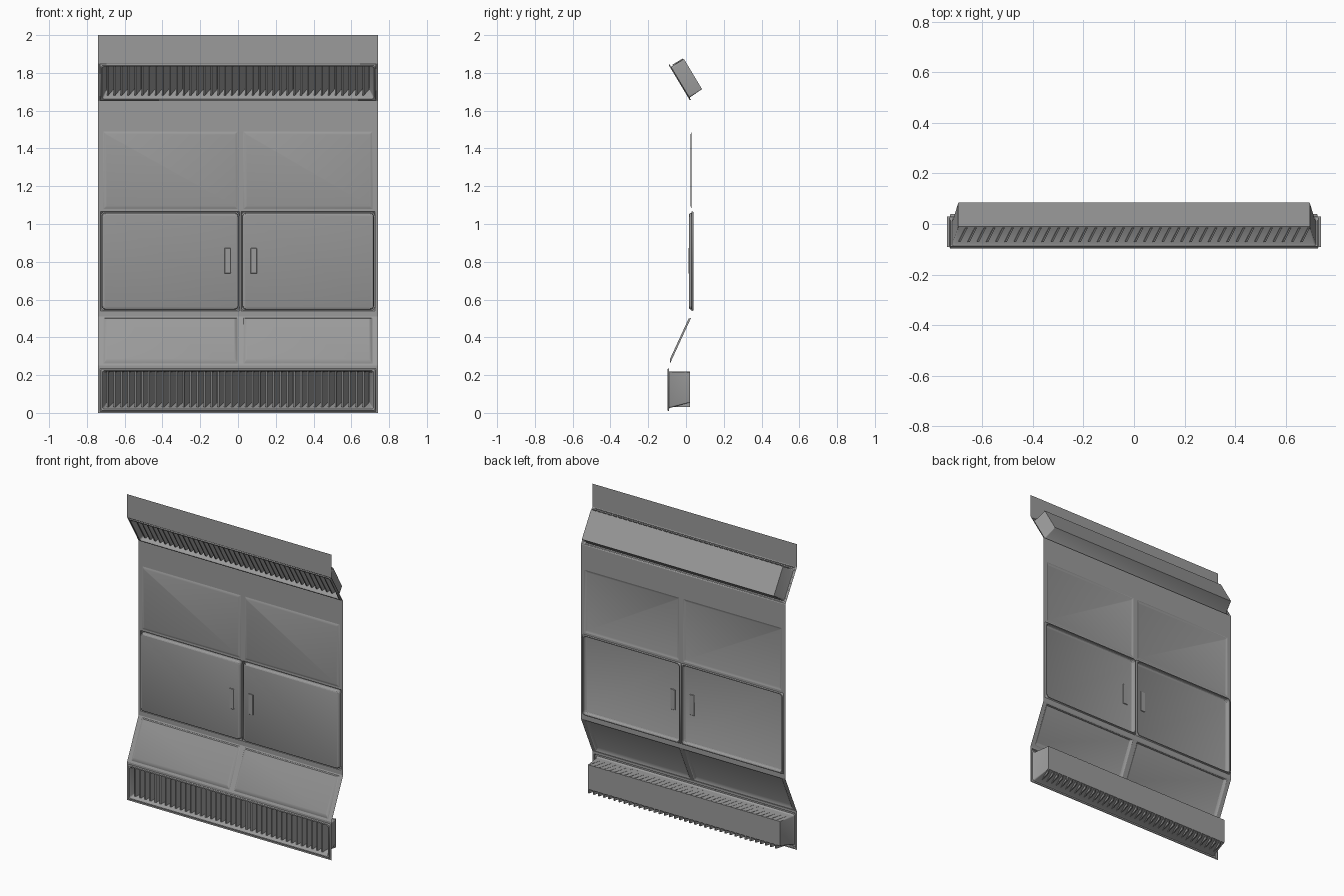
import bpy, bmesh, math
from mathutils import Vector

cube = bpy.data.objects.get("Cube")
if cube:
    bpy.data.objects.remove(cube)

grey = bpy.data.materials.new("panel grey")
grey.use_nodes = True
COLOR = (0.33, 0.33, 0.33, 1)
grey.diffuse_color = COLOR
grey.node_tree.nodes["Principled BSDF"].inputs["Base Color"].default_value = COLOR

# Side profile of the sheet as (y, z), bottom to top
PROFILE = [(-0.09, 0), (-0.09, 0.25), (0.03, 0.51), (0.03, 1.65), (-0.09, 1.85), (-0.09, 2)]
HALF = 0.74
KICK, SLOPE, WALL, HOOD, LIP = range(5)


def on_sheet(seg, x, z, depth=0):
    """Point on a profile segment, moved forward along its normal by depth."""
    (y0, z0), (y1, z1) = PROFILE[seg], PROFILE[seg + 1]
    dy, dz = y1 - y0, z1 - z0
    length = math.hypot(dy, dz)
    y = y0 + dy * (z - z0) / dz
    return Vector((x, y - depth * dz / length, z + depth * dy / length))


def finish(name, bm, smooth=True):
    bmesh.ops.remove_doubles(bm, verts=bm.verts, dist=0.0001)
    mesh = bpy.data.meshes.new(name)
    bm.to_mesh(mesh)
    bm.free()
    mesh.materials.append(grey)
    obj = bpy.data.objects.new(name, mesh)
    bpy.context.scene.collection.objects.link(obj)
    if smooth:
        bpy.ops.object.select_all(action='DESELECT')
        obj.select_set(True)
        bpy.context.view_layer.objects.active = obj
        bpy.ops.object.shade_smooth_by_angle(angle=math.radians(25))
    return obj


def rounded_ring(x0, x1, z0, z1, r, steps=4):
    corners = [(x0 + r, z0 + r, 180), (x1 - r, z0 + r, 270), (x1 - r, z1 - r, 0), (x0 + r, z1 - r, 90)]
    for cx, cz, start in corners:
        for i in range(steps + 1):
            a = math.radians(start + 90 * i / steps)
            yield cx + r * math.cos(a), cz + r * math.sin(a)


def pressing(name, seg, box, rings):
    """Pressed shape filling an opening; rings are (side, low, high inset, depth, radius)."""
    x0, x1, z0, z1 = box
    bm = bmesh.new()
    last = None
    for side, low, high, depth, r in [(0, 0, 0, 0, 0)] + rings:
        outline = rounded_ring(x0 + side, x1 - side, z0 + low, z1 - high, r)
        ring = [bm.verts.new(on_sheet(seg, x, z, depth)) for x, z in outline]
        if last:
            for i in range(len(ring)):
                j = (i + 1) % len(ring)
                bm.faces.new((last[i], last[j], ring[j], ring[i]))
        last = ring
    bm.faces.new(last)
    return finish(name, bm)


def slats(name, seg, half, z0, z1, front, back, count):
    """Row of thin vertical louvres leaning sideways."""
    bm = bmesh.new()
    for i in range(count):
        x = -half + 2 * half * (i + 0.5) / count
        bottom, top = [[bm.verts.new(on_sheet(seg, x + lean + t, z, d))
                        for d, lean, t in ((front, -0.014, -0.004), (front, -0.014, 0.004),
                                           (back, 0.014, 0.004), (back, 0.014, -0.004))]
                       for z in (z0, z1)]
        bm.faces.new(bottom[::-1])
        bm.faces.new(top)
        for a in range(4):
            b = (a + 1) % 4
            bm.faces.new((bottom[a], bottom[b], top[b], top[a]))
    return finish(name, bm, smooth=False)


# Openings: name -> (segment, box)
SIDES = {"right": (-0.712, -0.002), "left": (0.03, 0.712)}
openings = {"lower_vent": (KICK, (-0.73, 0.73, 0.008, 0.236)),
            "upper_vent": (HOOD, (-0.73, 0.73, 1.655, 1.846))}
for side, (a, b) in SIDES.items():
    openings[side + "_sloped_panel"] = (SLOPE, (a, b, 0.262, 0.502))
    openings[side + "_upper_panel"] = (WALL, (a, b, 1.08, 1.49))
openings["right_door"] = (WALL, (-0.728, 0.009, 0.54, 1.066))
openings["left_door"] = (WALL, (0.016, 0.726, 0.54, 1.066))

# Folded backing sheet with the openings left out
bm = bmesh.new()
for seg in range(len(PROFILE) - 1):
    boxes = [box for s, box in openings.values() if s == seg]
    xs = sorted({-HALF, HALF, *(v for b in boxes for v in b[:2])})
    zs = sorted({PROFILE[seg][1], PROFILE[seg + 1][1], *(v for b in boxes for v in b[2:])})
    for xa, xb in zip(xs, xs[1:]):
        for za, zb in zip(zs, zs[1:]):
            mx, mz = (xa + xb) / 2, (za + zb) / 2
            if any(b[0] < mx < b[1] and b[2] < mz < b[3] for b in boxes):
                continue
            bm.faces.new([bm.verts.new(on_sheet(seg, x, z))
                          for x, z in ((xa, za), (xb, za), (xb, zb), (xa, zb))])
finish("backing_sheet", bm, smooth=False)


def even(inset, depth, r):
    return (inset, inset, inset, depth, r)


# Pressed shape of each kind of opening
SHAPES = {
    "door": [even(0.002, -0.01, 0.02), even(0.007, -0.01, 0.02), even(0.008, 0.007, 0.02),
             even(0.011, 0.012, 0.018), even(0.017, 0.015, 0.014)],
    "upper_panel": [even(0.004, 0.002, 0.004), even(0.014, 0.005, 0.004)],
    "sloped_panel": [(0.003, 0.003, 0.002, 0.003, 0.003), (0.016, 0.02, 0.006, 0.01, 0.002)],
    "lower_vent": [even(0.004, 0.007, 0.012), even(0.012, 0.007, 0.012), even(0.018, -0.004, 0.01),
                   (0.035, 0.048, 0.02, -0.112, 0.003)],
    "upper_vent": [even(0.004, 0.006, 0.012), even(0.01, 0.006, 0.012), even(0.014, -0.004, 0.01),
                   (0.035, 0.018, 0.014, -0.08, 0.003)],
}
for name, (seg, box) in openings.items():
    kind = name if name in SHAPES else name.split("_", 1)[1]
    pressing(name, seg, box, SHAPES[kind])

# Louvres in both vents
slats("lower_louvres", KICK, 0.695, 0.03, 0.218, -0.012, -0.111, 38)
slats("upper_louvres", HOOD, 0.695, 1.675, 1.837, -0.012, -0.076, 38)

# Door pulls, showing on both faces of each door
for name, x in (("right_pull", -0.055), ("left_pull", 0.083)):
    bm = bmesh.new()
    bmesh.ops.create_cube(bm, size=1)
    for v in bm.verts:
        v.co = Vector((x + v.co.x * 0.034, 0.0155 + v.co.y * 0.007, 0.805 + v.co.z * 0.134))
    bmesh.ops.bevel(bm, geom=bm.edges[:], offset=0.002, segments=1, affect='EDGES')
    finish(name, bm)
